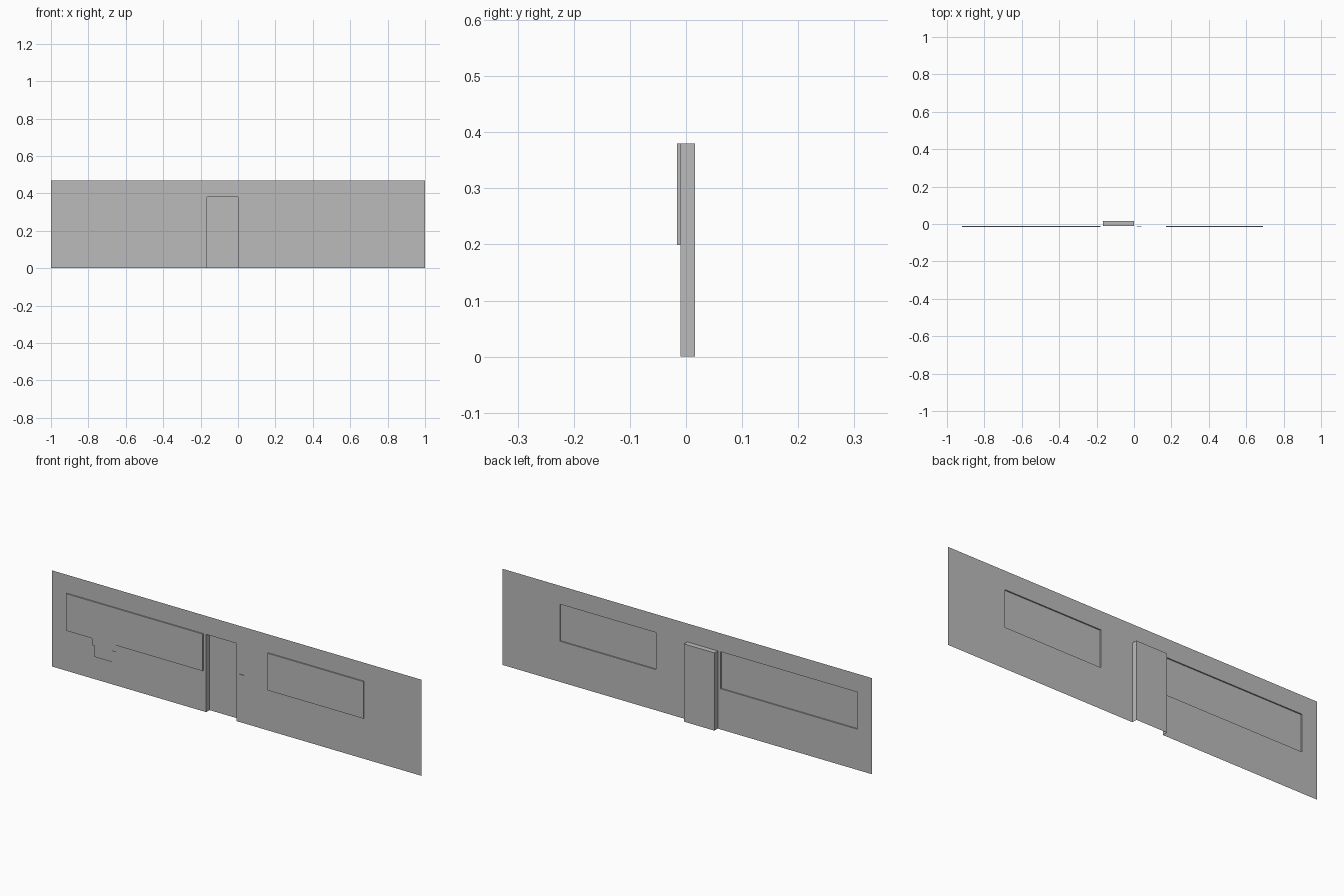
import bpy
import bmesh

cube = bpy.data.objects.get("Cube")
if cube:
    bpy.data.objects.remove(cube, do_unlink=True)

grey = bpy.data.materials.new("plain grey")
grey.use_nodes = True
colour = (0.5, 0.5, 0.5, 1)
grey.diffuse_color = colour
grey.node_tree.nodes["Principled BSDF"].inputs["Base Color"].default_value = colour

WALL_Y, FRONT_Y, BACK_Y = -0.01, -0.016, 0.016
SILL, HEAD, HEIGHT = 0.199, 0.38, 0.47
LONG = (-0.92, -0.18)
DOOR = (-0.165, 0)
SHORT = (0.17, 0.69)


def make_object(name, bm):
    mesh = bpy.data.meshes.new(name)
    bmesh.ops.remove_doubles(bm, verts=bm.verts, dist=0.0001)
    bm.to_mesh(mesh)
    bm.free()
    mesh.materials.append(grey)
    obj = bpy.data.objects.new(name, mesh)
    bpy.context.collection.objects.link(obj)
    return obj


def panel(bm, x0, x1, z0, z1, y):
    """Upright rectangle facing the front."""
    corners = ((x0, z0), (x1, z0), (x1, z1), (x0, z1))
    return bm.faces.new([bm.verts.new((x, y, z)) for x, z in corners])


def pocket(name, span, z0, z1, y, open_bottom=False):
    """Panel set off from the wall by side strips, open on the wall side."""
    bm = bmesh.new()
    rim = panel(bm, *span, z0, z1, WALL_Y)
    result = bmesh.ops.extrude_face_region(bm, geom=[rim])
    moved = [v for v in result["geom"] if isinstance(v, bmesh.types.BMVert)]
    for v in moved:
        v.co.y = y
    # Leave only the offset panel and its sides
    drop = [f for f in bm.faces if all(abs(v.co.y - WALL_Y) < 1e-5 for v in f.verts)]
    if open_bottom:
        drop += [f for f in bm.faces if all(abs(v.co.z - z0) < 1e-5 for v in f.verts)]
    bmesh.ops.delete(bm, geom=drop, context="FACES")
    return make_object(name, bm)


# Thin wall with a door opening and two window openings
bm = bmesh.new()
panel(bm, -1, DOOR[0], 0, SILL, WALL_Y)
panel(bm, DOOR[1], 1, 0, SILL, WALL_Y)
edges = (-1, *LONG, *DOOR, *SHORT, 1)
for x0, x1 in zip(edges[::2], edges[1::2]):
    panel(bm, x0, x1, SILL, HEAD, WALL_Y)
panel(bm, -1, 1, HEAD, HEIGHT, WALL_Y)
make_object("wall", bm)

# Raised windows and the recessed door
pocket("long_window", LONG, SILL, HEAD, FRONT_Y)
pocket("short_window", SHORT, SILL, HEAD, FRONT_Y)
pocket("door_recess", DOOR, 0, HEAD, BACK_Y, open_bottom=True)

# Flat stepped plate hanging below the long window
bm = bmesh.new()
panel(bm, -0.78, -0.65, 0.166, SILL, FRONT_Y)
panel(bm, -0.765, -0.67, 0.112, 0.166, FRONT_Y)
make_object("stepped_plate", bm)

# Small ledge beside the door
bm = bmesh.new()
ledge = ((0.015, WALL_Y), (0.015, FRONT_Y + 0.003), (0.04, FRONT_Y + 0.003), (0.04, WALL_Y))
bm.faces.new([bm.verts.new((x, y, 0.235)) for x, y in ledge])
make_object("door_ledge", bm)
